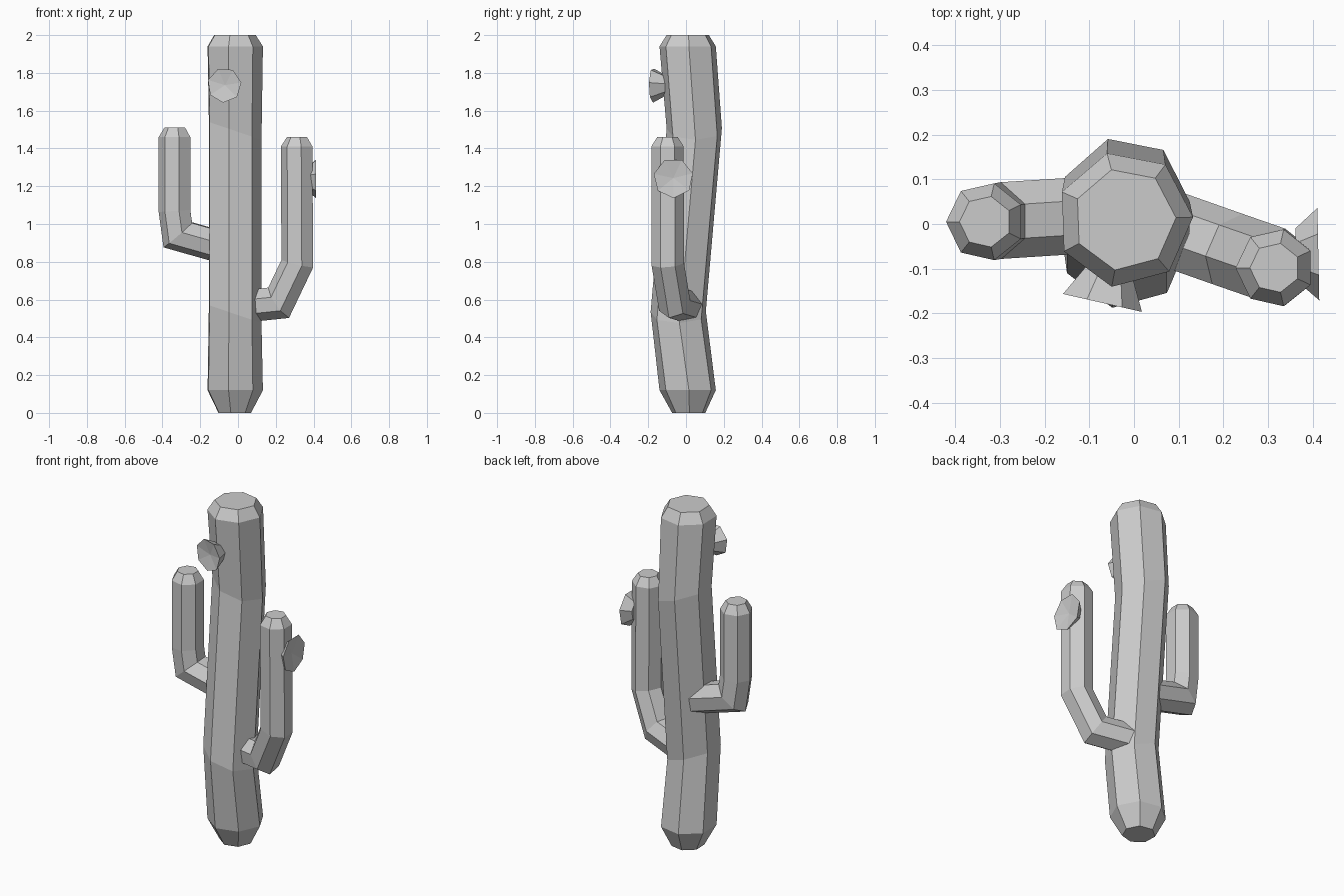
import bpy, bmesh, math
from mathutils import Vector

if "Cube" in bpy.data.objects:
    bpy.data.objects.remove(bpy.data.objects["Cube"])

SIDES = 7


def loft(name, rings, dish=None):
    """Skin a list of rings; the last one may be closed by a fan to a dish point."""
    bm = bmesh.new()
    vs = [[bm.verts.new(p) for p in r] for r in rings]
    for a, b in zip(vs, vs[1:]):
        for i in range(SIDES):
            j = (i + 1) % SIDES
            bm.faces.new((a[i], a[j], b[j], b[i]))
    bm.faces.new(vs[0][::-1])
    if dish is None:
        bm.faces.new(vs[-1])
    else:
        c = bm.verts.new(dish)
        for i in range(SIDES):
            bm.faces.new((vs[-1][i], vs[-1][(i + 1) % SIDES], c))
    bmesh.ops.recalc_face_normals(bm, faces=bm.faces)
    me = bpy.data.meshes.new(name)
    bm.to_mesh(me)
    bm.free()
    ob = bpy.data.objects.new(name, me)
    bpy.context.collection.objects.link(ob)
    return ob


def circle(c, r, phase, u=Vector((1, 0, 0)), v=Vector((0, 1, 0))):
    c = Vector(c)
    angles = [math.radians(phase) + 2 * math.pi * i / SIDES for i in range(SIDES)]
    return [c + u * (r * math.cos(a)) + v * (r * math.sin(a)) for a in angles]


def arm(name, path, r, cap_r, cap_h):
    """Mitred tube: path runs from the vertical tip down into the trunk."""
    pts = [Vector(p) for p in path]
    ring = circle(pts[0], r, 180)
    rings = [circle(pts[0] + Vector((0, 0, cap_h)), cap_r, 180), ring]
    for i in range(1, len(pts)):
        d = (pts[i] - pts[i - 1]).normalized()
        n = d if i == len(pts) - 1 else (d + (pts[i + 1] - pts[i]).normalized()).normalized()
        ring = [p + d * ((pts[i] - p).dot(n) / d.dot(n)) for p in ring]
        rings.append(ring)
    return loft(name, rings)


def flower(name, centre, normal, r, base_r, depth, dish, phase):
    """Flared cup with a shallow dished face."""
    c, n = Vector(centre), Vector(normal).normalized()
    u = Vector((0, 0, 1)).cross(n).normalized()
    v = n.cross(u)
    return loft(name, [circle(c - n * depth, base_r, phase, u, v),
                       circle(c, r, phase, u, v)], c - n * dish)


# Trunk: y offset, height, radius, sideways tilt of each ring
trunk = []
for y, z, r, tilt in [(0.015, 0, 0.09, 0), (0.01, 0.12, 0.153, 0),
                      (-0.04, 0.525, 0.15, -0.33), (0.045, 1.495, 0.15, -0.33),
                      (0.01, 1.94, 0.153, 0), (0.01, 2.0, 0.115, 0)]:
    sx = 0.97 if tilt else 1
    u = Vector((sx, 0, tilt))
    trunk.append(circle((-0.021, y, z), r, 2, u))
loft("trunk", trunk)

# Arms
arm("left_arm", [(-0.332, 0.005, 1.46), (-0.332, 0.005, 1.07),
                 (-0.315, 0.008, 0.945), (-0.05, 0.025, 0.87)], 0.088, 0.058, 0.05)
arm("right_arm", [(0.315, -0.098, 1.41), (0.318, -0.096, 0.79),
                  (0.22, -0.062, 0.585), (0.03, 0.005, 0.565)], 0.088, 0.056, 0.05)

# Flowers
flower("front_flower", (-0.072, -0.176, 1.735), (-0.22, -0.97, 0), 0.093, 0.05, 0.08, 0.015, 60)
flower("side_flower", (0.412, -0.067, 1.243), (1, 0.02, 0), 0.106, 0.06, 0.05, 0.015, 65)
